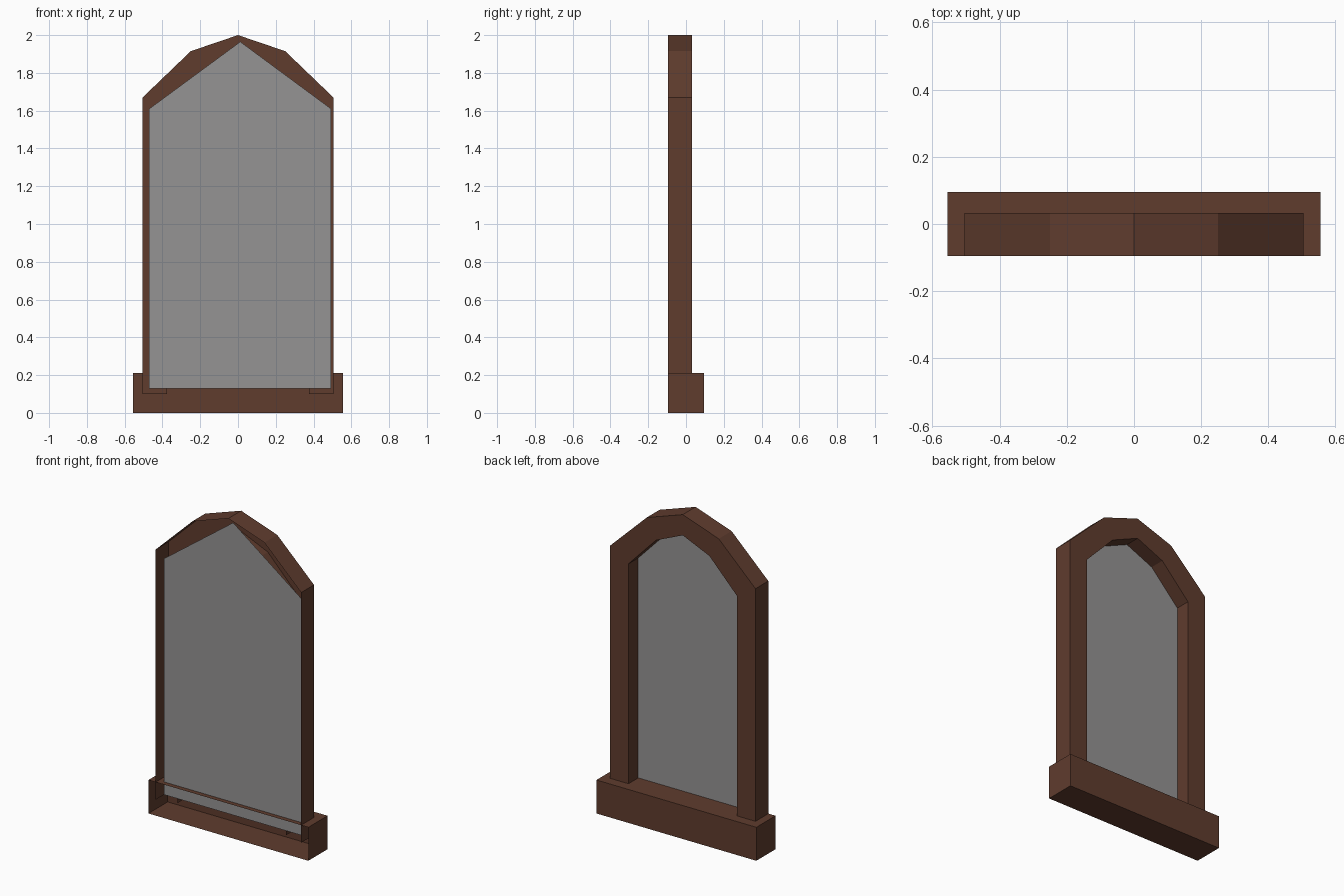
import bpy, bmesh

if "Cube" in bpy.data.objects:
    bpy.data.objects.remove(bpy.data.objects["Cube"])


def material(name, rgb):
    m = bpy.data.materials.new(name)
    m.diffuse_color = (*rgb, 1)
    m.use_nodes = True
    m.node_tree.nodes["Principled BSDF"].inputs["Base Color"].default_value = m.diffuse_color
    return m


WOOD = material("dark brown wood", (0.115, 0.045, 0.027))
PANE = material("grey glass", (0.30, 0.295, 0.295))


def finish(name, bm, mat):
    me = bpy.data.meshes.new(name)
    bm.to_mesh(me)
    bm.free()
    me.materials.append(mat)
    ob = bpy.data.objects.new(name, me)
    bpy.context.collection.objects.link(ob)
    return ob


def mirrored(half):
    # half profile from bottom to apex, completed on the other side
    return half + [(-x, z) for x, z in reversed(half[:-1])]


# Arched frame: outer wall, back face and inner reveal, open at the front
outer = mirrored([(-0.505, 0.10), (-0.505, 1.67), (-0.25, 1.915), (0, 2.0)])
inner = mirrored([(-0.377, 0.10), (-0.377, 1.59), (-0.185, 1.79), (0, 1.87)])
bm = bmesh.new()
rows = [[bm.verts.new((x, y, z)) for x, z in prof]
        for prof, y in ((outer, -0.095), (outer, 0.032), (inner, 0.032), (inner, -0.063))]
for a, b in zip(rows, rows[1:]):
    for i in range(len(a) - 1):
        bm.faces.new((a[i], b[i], b[i + 1], a[i + 1]))
finish("arched_frame", bm, WOOD)

# Sill: box with the front side left open
bm = bmesh.new()
bmesh.ops.create_cube(bm, size=1)
for v in bm.verts:
    v.co.x *= 1.11
    v.co.y *= 0.19
    v.co.z = (v.co.z + 0.5) * 0.21
front = [f for f in bm.faces if f.normal.y < -0.9]
bmesh.ops.delete(bm, geom=front, context='FACES_ONLY')
finish("sill", bm, WOOD)

# Glass pane: a single pointed sheet behind the opening
bm = bmesh.new()
pane = [(-0.47, 0.13), (0.493, 0.13), (0.493, 1.61), (0.012, 1.965), (-0.47, 1.61)]
bm.faces.new([bm.verts.new((x, -0.065, z)) for x, z in pane])
finish("glass_pane", bm, PANE)
